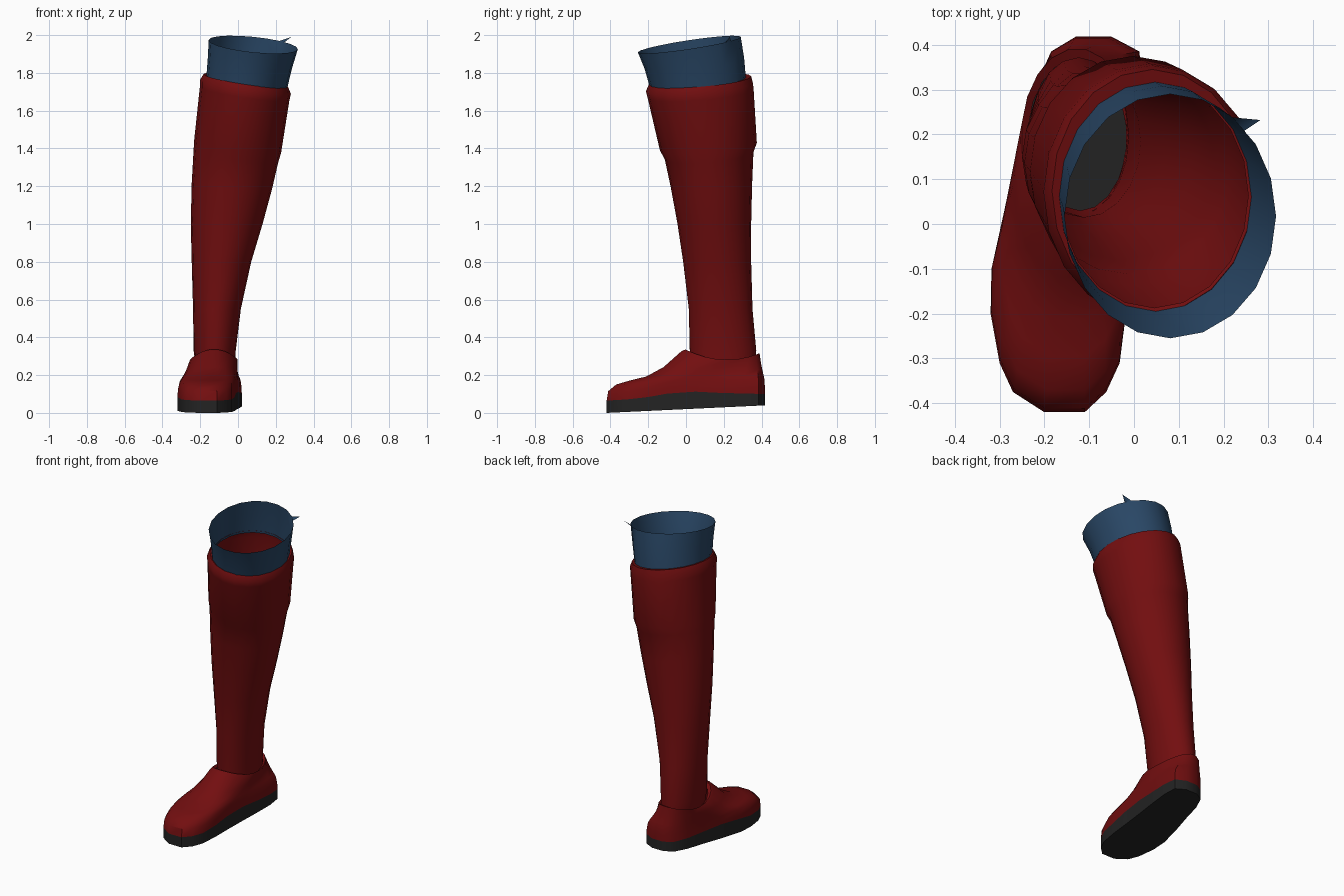
import bpy, bmesh, math
from mathutils import Vector

if "Cube" in bpy.data.objects:
    bpy.data.objects.remove(bpy.data.objects["Cube"])

N = 20  # sides of every ring


def material(name, rgb):
    m = bpy.data.materials.new(name)
    m.diffuse_color = (*rgb, 1)
    m.use_nodes = True
    m.node_tree.nodes["Principled BSDF"].inputs["Base Color"].default_value = m.diffuse_color
    return m


RED = material("dark red leather", (0.17, 0.0045, 0.005))
BLUE = material("navy cloth", (0.022, 0.062, 0.13))
GREY = material("black rubber", (0.017, 0.017, 0.017))


def loft(name, rings, mat, cap=False, extra=None, angle=40):
    """Skin a list of closed rings into one surface."""
    bm = bmesh.new()
    vs = [[bm.verts.new(p) for p in r] for r in rings]
    for a, b in zip(vs, vs[1:]):
        for i in range(N):
            j = (i + 1) % N
            bm.faces.new((a[i], a[j], b[j], b[i]))
    if cap:
        bm.faces.new(vs[0][::-1])
        bm.faces.new(vs[-1])
    if extra:
        extra(bm, vs)
    bmesh.ops.recalc_face_normals(bm, faces=bm.faces)
    me = bpy.data.meshes.new(name)
    bm.to_mesh(me)
    bm.free()
    me.materials.append(mat)
    ob = bpy.data.objects.new(name, me)
    bpy.context.collection.objects.link(ob)
    bpy.ops.object.select_all(action='DESELECT')
    bpy.context.view_layer.objects.active = ob
    ob.select_set(True)
    bpy.ops.object.shade_smooth_by_angle(angle=math.radians(angle))
    return ob


def ring(z, x0, x1, y0, y1, a=0.0, b=0.0, start=0.0):
    """Ellipse filling the given extents, tilted by slopes a (x) and b (y)."""
    pts = []
    for i in range(N):
        t = math.radians(start + 360 / N * i)
        dx, dy = (x1 - x0) / 2 * math.cos(t), (y1 - y0) / 2 * math.sin(t)
        pts.append(Vector(((x0 + x1) / 2 + dx, (y0 + y1) / 2 + dy, z + a * dx + b * dy)))
    return pts


def lerp_table(table, v):
    for (a, p), (b, q) in zip(table, table[1:]):
        if v <= b:
            return p + (q - p) * max(0, (v - a) / (b - a))
    return table[-1][1]


# Foot outline: y station, left x, right x
stations = [(-.42, -.20, -.11), (-.375, -.27, -.062), (-.31, -.30, -.032),
            (-.20, -.32, -.018), (-.10, -.318, -.012), (.05, -.285, 0),
            (.18, -.25, .012), (.30, -.222, .02), (.385, -.185, .012), (.418, -.13, -.05)]
outline = [(r, y) for y, l, r in stations] + [(l, y) for y, l, r in reversed(stations)]


def sole_top(y):
    return lerp_table([(-.42, .065), (-.25, .075), (-.1, .102), (0, .115), (.2, .105), (.42, .10)], y)


# Sole
bottom = [Vector((x, y, .005 + .04 * (y + .42) / .84)) for x, y in outline]
for p in bottom:
    p.z -= .005
top = [Vector((x, y, sole_top(y))) for x, y in outline]
loft("sole", [bottom, top], GREY, cap=True)

# Shoe upper: outline drawn in towards the ankle collar
collar = ring(0, -.252, -.002, -.005, .392, start=-81)
upper = [top]
for f, zf, zb in [(.02, .115, .14), (.12, .15, .18), (.30, .172, .205), (.5, .192, .23),
                  (.72, .242, .262), (.95, .328, .305), (1, .337, .317)]:
    row = []
    for i, (p, c) in enumerate(zip(top, collar)):
        s = math.sin(math.radians(-81 + 18 * i))
        u = (1 - s) / 2
        q = p.lerp(c, f)
        q.z = max(zf * u + zb * (1 - u) - .045 * f ** 4 * (1 - s * s), sole_top(p.y) + .01)
        row.append(q)
    upper.append(row)
mid = sum(upper[-1], Vector()) / N
upper.append([Vector((mid.x + (p.x - mid.x) * .88, mid.y + (p.y - mid.y) * .88, p.z - .012))
              for p in upper[-1]])
loft("shoe_upper", upper, RED)

# Shaft with turned cuff and rolled rim
A, B = -.15, .08
loft("boot_shaft", [ring(*r) for r in [
    (.25, -.225, -.015, .03, .37),
    (.33, -.235, -.012, .02, .372),
    (.55, -.238, .015, .015, .352),
    (.80, -.245, .070, -.015, .345),
    (1.0, -.250, .130, -.045, .345),
    (1.2, -.245, .180, -.080, .350, A / 2, B / 2),
    (1.36, -.235, .213, -.112, .357, A, B),
    (1.41, -.232, .228, -.138, .375, A, B),
    (1.69, -.202, .272, -.203, .358, A, B),
    (1.725, -.202, .280, -.212, .354, A, B),
    (1.76, -.183, .265, -.197, .345, A, B),
    (1.755, -.165, .255, -.187, .315, A, B)]], RED)


# Lining band with a small torn point on the rim
def torn_point(bm, vs):
    a, b = vs[-1][3], vs[-1][2]
    tip = bm.verts.new((.282, .232, 1.99))
    low = bm.verts.new(a.co.lerp(b.co, .5))
    bm.faces.new((a, tip, low))


loft("lining_band", [ring(*r) for r in [
    (1.74, -.168, .258, -.190, .318, A, B),
    (1.85, -.160, .285, -.220, .308, -.13, .10),
    (1.95, -.155, .317, -.255, .290, -.10, .15)]], BLUE, extra=torn_point)
